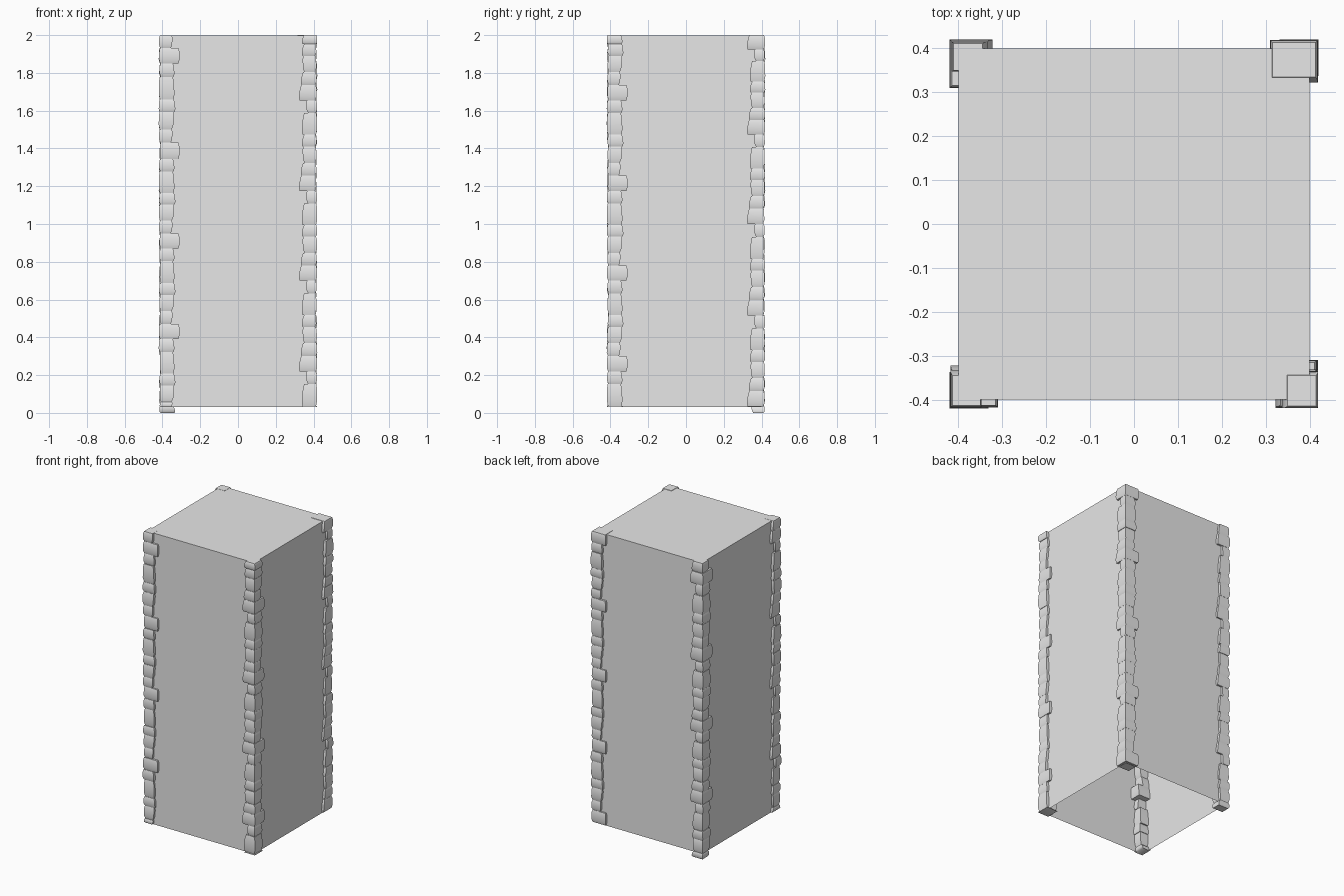
import bpy, bmesh, random
from math import radians
from mathutils import Matrix, Vector

random.seed(4)
cube = bpy.data.objects.get("Cube")
if cube:
    bpy.data.objects.remove(cube, do_unlink=True)

grey = bpy.data.materials.new("stone grey")
grey.use_nodes = True
colour = (0.8, 0.8, 0.8, 1)
grey.diffuse_color = colour
grey.node_tree.nodes["Principled BSDF"].inputs["Base Color"].default_value = colour

TOP = 2.0
OUTER = 0.42
PERIOD = 0.48


def finish(name, bm):
    bmesh.ops.recalc_face_normals(bm, faces=bm.faces)
    mesh = bpy.data.meshes.new(name)
    bm.to_mesh(mesh)
    bm.free()
    mesh.materials.append(grey)
    obj = bpy.data.objects.new(name, mesh)
    bpy.context.collection.objects.link(obj)
    return obj


def add_stone(bm, z0, z1, bottom, top, turn):
    """Rounded block; bottom and top hold its inward widths along x and y."""
    outer = OUTER - random.uniform(0, 0.006)
    rings = []
    for t, inset in ((0, 0.006), (0.25, 0), (0.8, 0.001), (1, 0.005)):
        dx, dy = (b + (c - b) * t for b, c in zip(bottom, top))
        x0, x1 = OUTER - dx + inset, outer - inset
        y0, y1 = -outer + inset, -OUTER + dy - inset
        z = z0 + (z1 - z0) * t
        corners = ((x0, y0), (x1, y0), (x1, y1), (x0, y1))
        rings.append([bm.verts.new(turn @ Vector((x, y, z))) for x, y in corners])
    for low, high in zip(rings, rings[1:]):
        for i in range(4):
            j = (i + 1) % 4
            bm.faces.new((low[i], low[j], high[j], high[i]))
    bm.faces.new(rings[0][::-1])
    bm.faces.new(rings[-1])


# Repeating course of stones: start fraction, widths at bottom, widths at top
COURSE = [
    (0.0, (0.10, 0.11), (0.09, 0.11)),
    (0.17, (0.09, 0.07), (0.08, 0.075)),
    (0.31, (0.075, 0.075), (0.08, 0.085)),
    (0.49, (0.085, 0.09), (0.075, 0.085)),
    (0.62, (0.085, 0.085), (0.075, 0.08)),
    (0.86, (0.055, 0.085), (0.06, 0.08)),
]


def corner_stones(name, angle, starts, floor):
    bm = bmesh.new()
    turn = Matrix.Rotation(radians(angle), 3, 'Z')
    for start, end in zip(starts, starts[1:] + [starts[-1] + PERIOD]):
        ends = [row[0] for row in COURSE[1:]] + [1]
        for (t0, bottom, top), t1 in zip(COURSE, ends):
            z0 = max(floor, start + (end - start) * t0)
            z1 = min(TOP, start + (end - start) * t1)
            if z1 - z0 > 0.004:
                add_stone(bm, z0, z1, bottom, top, turn)
    obj = finish(name, bm)
    bpy.ops.object.select_all(action='DESELECT')
    obj.select_set(True)
    bpy.context.view_layer.objects.active = obj
    bpy.ops.object.shade_smooth_by_angle(angle=radians(50))


# Plain tower walls and roof, open underneath
bm = bmesh.new()
bmesh.ops.create_cube(bm, size=1)
bmesh.ops.delete(bm, geom=[f for f in bm.faces if f.normal.z < -0.5], context='FACES_ONLY')
for v in bm.verts:
    v.co = (v.co.x * 0.8, v.co.y * 0.8, 1.998 if v.co.z > 0 else 0.03)
finish("tower_walls", bm)

# Corner stones, the same column turned and shifted at each corner
corner_stones("front_left_corner_stones", 0, [-0.26, 0.22, 0.70, 1.175, 1.655], 0.03)
corner_stones("back_left_corner_stones", 90, [0.035, 0.515, 1.0, 1.475, 1.925], 0.03)
corner_stones("back_right_corner_stones", 180, [-0.11, 0.37, 0.85, 1.33, 1.85], 0.0)
corner_stones("front_right_corner_stones", 270, [-0.09, 0.39, 0.87, 1.345, 1.85], 0.03)
